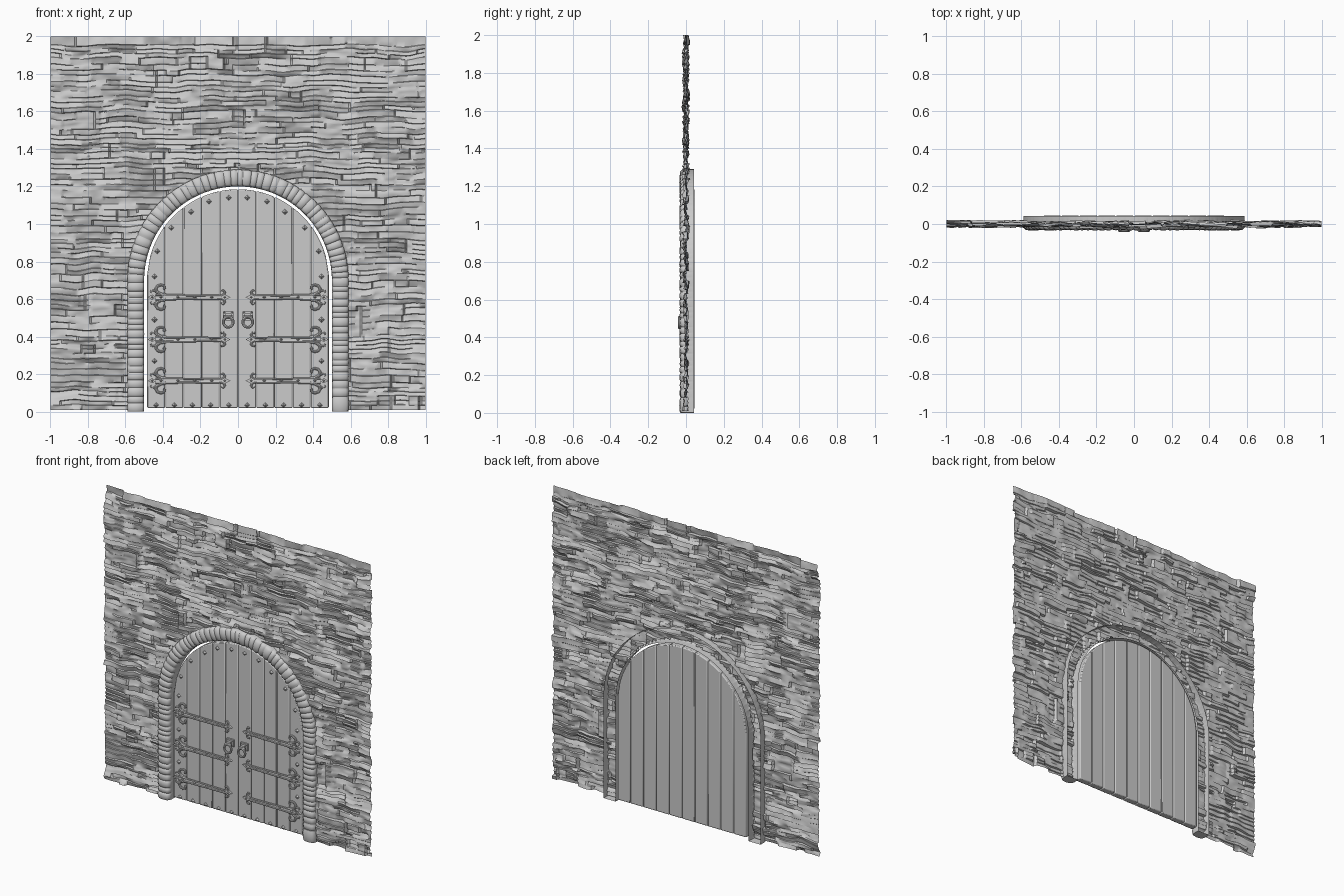
import bpy, bmesh, math, random
from mathutils import Vector, Matrix, noise

if "Cube" in bpy.data.objects:
    bpy.data.objects.remove(bpy.data.objects["Cube"])

random.seed(4)
SPRING = 0.70                      # height where the arch starts to curve
HINGES = (0.61, 0.385, 0.165)


def finish(bm, name, angle=35, mirror=False, recalc=True):
    if recalc:
        bmesh.ops.recalc_face_normals(bm, faces=bm.faces)
    me = bpy.data.meshes.new(name)
    bm.to_mesh(me)
    bm.free()
    ob = bpy.data.objects.new(name, me)
    bpy.context.collection.objects.link(ob)
    bpy.ops.object.select_all(action='DESELECT')
    ob.select_set(True)
    bpy.context.view_layer.objects.active = ob
    bpy.ops.object.shade_smooth_by_angle(angle=math.radians(angle))
    if mirror:
        ob.modifiers.new("mirror", 'MIRROR').use_mirror_merge = False
    return ob


def prism(bm, pts, y0, y1):
    """Extrude an (x, z) outline from y0 to y1."""
    a = [bm.verts.new((x, y0, z)) for x, z in pts]
    b = [bm.verts.new((x, y1, z)) for x, z in pts]
    fs = [bm.faces.new(a), bm.faces.new(b[::-1])]
    n = len(pts)
    for i in range(n):
        fs.append(bm.faces.new((a[i], b[i], b[(i + 1) % n], a[(i + 1) % n])))
    return fs


def tube(bm, pts, r, y, closed=False, sides=8, r_end=None):
    """Round bar along an (x, z) path."""
    P = [Vector((x, y, z)) for x, z in pts]
    n, rings = len(P), []
    for i, p in enumerate(P):
        q0 = P[i - 1] if closed or i else P[0]
        q1 = P[(i + 1) % n] if closed or i < n - 1 else p
        t = (q1 - q0).normalized()
        side = Vector((-t.z, 0, t.x))
        rr = r if r_end is None else r + (r_end - r) * i / (n - 1)
        rings.append([bm.verts.new(p + rr * (side * math.cos(a) + Vector((0, math.sin(a), 0))))
                      for a in (2 * math.pi * k / sides for k in range(sides))])
    for i in range(n if closed else n - 1):
        A, B = rings[i], rings[(i + 1) % n]
        for k in range(sides):
            bm.faces.new((A[k], A[(k + 1) % sides], B[(k + 1) % sides], B[k]))
    if not closed:
        bm.faces.new(rings[0])
        bm.faces.new(rings[-1][::-1])


def stud(bm, x, z, r, y, h=0.012):
    """Four-sided pyramid nail head."""
    m = Matrix.Translation((x, y - h / 2, z)) @ Matrix.Rotation(math.pi / 2, 4, 'X')
    bmesh.ops.create_cone(bm, cap_ends=True, segments=4, radius1=r, radius2=r * 0.15, depth=h, matrix=m)


# Wall: one relief sheet of long thin stones, open under the arch
COLS = 200
levels = [0.01]
while levels[-1] < 1.965:
    levels.append(levels[-1] + random.uniform(0.02, 0.038))
levels[-1] = 2.0
rows, below = [], None
for c in range(len(levels) - 1):
    cells, i = [], 0
    while i <= COLS:
        w = random.randint(5, 22)
        if below and random.random() < 0.3:
            cells += below[i:i + w]
        else:
            stone = (random.triangular(-0.017, 0.017, 0), random.uniform(-.006, .006),
                     random.uniform(-.006, .006), i + w / 2)
            cells += [stone] * w
        i += w
    below = cells[:COLS + 1]
    z0, z1 = levels[c], levels[c + 1]
    e = 0.0015
    for t, z in ((-1, z0 + (e if c else 0)), (0, (z0 + z1) / 2), (1, z1 - (e if z1 < 2 else 0))):
        rows.append((z, t, below))
bm = bmesh.new()
grid = []
for z, t, cells in rows:
    line = []
    for i in range(COLS + 1):
        x = -1 + 2 * i / COLS
        d, tilt, lean, mid = cells[i]
        fade = min(1, (z - 0.01) / 0.06, (2 - z) / 0.06)
        dz = fade * (0.016 * noise.noise((x * 4, 0, z * 3)) + 0.008 * noise.noise((x * 11, 5, z * 6)))
        y = d + tilt * (i - mid) / 10 + lean * t + 0.008 * noise.noise((x * 14, 9, z * 40))
        line.append(bm.verts.new((x, max(-0.024, min(0.02, y)), z + dz)))
    grid.append(line)
for A, B in zip(grid, grid[1:]):
    for i in range(COLS):
        p = (A[i].co + B[i + 1].co) / 2
        r = abs(p.x) if p.z < SPRING else math.hypot(p.x, p.z - SPRING)
        if r > 0.512:
            bm.faces.new((A[i], A[i + 1], B[i + 1], B[i]))
bmesh.ops.delete(bm, geom=[v for v in bm.verts if not v.link_faces], context='VERTS')
finish(bm, "stone_wall", 40, recalc=False)

# Arch surround: ribbed stones swept over the opening, hollow at the back
PROFILE = [(.590, .042), (.590, .002), (.588, -.018), (.575, -.029), (.545, -.033),
           (.514, -.029), (.502, -.018), (.500, .002), (.500, .042)]
HALF = math.pi * 0.545
LENGTH = 2 * SPRING + HALF


def on_arch(s, r, y):
    if s < SPRING:
        return (-r, y, s)
    if s > SPRING + HALF:
        return (r, y, LENGTH - s)
    a = math.pi * (1 - (s - SPRING) / HALF)
    return (r * math.cos(a), y, SPRING + r * math.sin(a))


cuts = [0.0]
while cuts[-1] < LENGTH - 0.05:
    cuts.append(cuts[-1] + random.uniform(0.027, 0.047))
cuts[-1] = LENGTH
bm = bmesh.new()
loops = []
for s0, s1 in zip(cuts, cuts[1:]):
    size = random.uniform(-0.05, 0.05)
    for f, bulge in ((0, -0.14), (0.2, 0), (0.5, 0.04), (0.8, 0), (0.98, -0.14)):
        k = 1 + bulge + size
        loop = []
        for j, (r, y) in enumerate(PROFILE):
            if 1 < j < 7:
                r, y = 0.545 + (r - 0.545) * (1 + (k - 1) * 0.7), y * k
            loop.append(bm.verts.new(on_arch(s0 + (s1 - s0) * f, r, y)))
        loops.append(loop)
for A, B in zip(loops, loops[1:]):
    for j in range(len(PROFILE) - 1):
        bm.faces.new((A[j], A[j + 1], B[j + 1], B[j]))
bm.faces.new(loops[0])
bm.faces.new(loops[-1][::-1])
finish(bm, "arch_surround", 50)

# Door planks: ten boards with tops following the arch
bm = bmesh.new()
R, W, FRONT = 0.485, 0.097, 0.0
for i in range(10):
    x0, x1 = -R + i * W + 0.0008, -R + (i + 1) * W - 0.0008
    top = [(x, SPRING + math.sqrt(max(0, R * R - x * x)))
           for x in (x1 + (x0 - x1) * k / 6 for k in range(7))]
    prism(bm, [(x0, 0.02), (x1, 0.02)] + top, FRONT, 0.045)
planks = finish(bm, "door_planks", 50)
bev = planks.modifiers.new("bevel", 'BEVEL')
bev.width, bev.segments, bev.limit_method = 0.006, 2, 'ANGLE'
bev.angle_limit = math.radians(50)

# Nail heads round the rim and along the foot
bm = bmesh.new()
for x, z in ((.05, 1.14), (.155, 1.12), (.25, 1.065), (.355, .98), (.43, .855),
             (.445, .72), (.445, .49), (.445, .27)):
    stud(bm, x, z, 0.015, FRONT)
for i in range(5):
    stud(bm, W * (i + 0.5), 0.035, 0.014, FRONT)
finish(bm, "nail_heads", 20, mirror=True)

# Strap hinges with scrolls and spear tips
bm = bmesh.new()
for h in HINGES:
    prism(bm, [(.44, h - .012), (.44, h + .012), (.09, h + .008), (.09, h - .008)], -0.010, 0.002)
    for s in (1, -1):
        tube(bm, [(.44, h + s * .012), (.09, h + s * .008)], 0.0055, -0.009)
        scroll = [(.385, .012), (.412, .016), (.432, .028), (.438, .045), (.428, .060),
                  (.410, .066), (.394, .060), (.390, .048), (.398, .042)]
        tube(bm, [(x, h + s * z) for x, z in scroll], 0.009, -0.005, r_end=0.006)
        hook = [(.432, .028), (.448, .036), (.462, .034), (.466, .024)]
        tube(bm, [(x, h + s * z) for x, z in hook], 0.006, -0.005, r_end=0.004)
        leaf = [(.092, .004), (.076, .012), (.070, .026), (.078, .036), (.090, .034)]
        tube(bm, [(x, h + s * z) for x, z in leaf], 0.008, -0.005, r_end=0.005)
    prism(bm, [(.095, h), (.068, h + .014), (.040, h), (.068, h - .014)], -0.012, 0.002)
    prism(bm, [(.435, h), (.458, h + .014), (.480, h), (.458, h - .014)], -0.012, 0.002)
    for x in (.41, .32, .23, .14, .07, .457):
        stud(bm, x, h, 0.009, -0.010, 0.008)
finish(bm, "strap_hinges", 40, mirror=True)

# Pull handles: plate, boss and hanging ring
bm = bmesh.new()
HX, HZ = 0.052, 0.51
prism(bm, [(HX + a * .027, HZ + b * .024) for a, b in ((-1, -1), (1, -1), (1, 1), (-1, 1))], -0.012, 0.002)
prism(bm, [(HX + a * .017, HZ + b * .014) for a, b in ((-1, -1), (1, -1), (1, 1), (-1, 1))], -0.030, -0.010)
tube(bm, [(HX - .024, HZ - .006), (HX + .024, HZ - .006)], 0.008, -0.030)
tube(bm, [(HX + .026 * math.cos(a), HZ - .032 + .028 * math.sin(a))
          for a in (2 * math.pi * k / 24 for k in range(24))], 0.0075, -0.035, closed=True)
for a in (-1, 1):
    for b in (-1, 1):
        stud(bm, HX + a * .021, HZ + b * .019, 0.006, -0.012, 0.005)
finish(bm, "ring_handles", 40, mirror=True)
